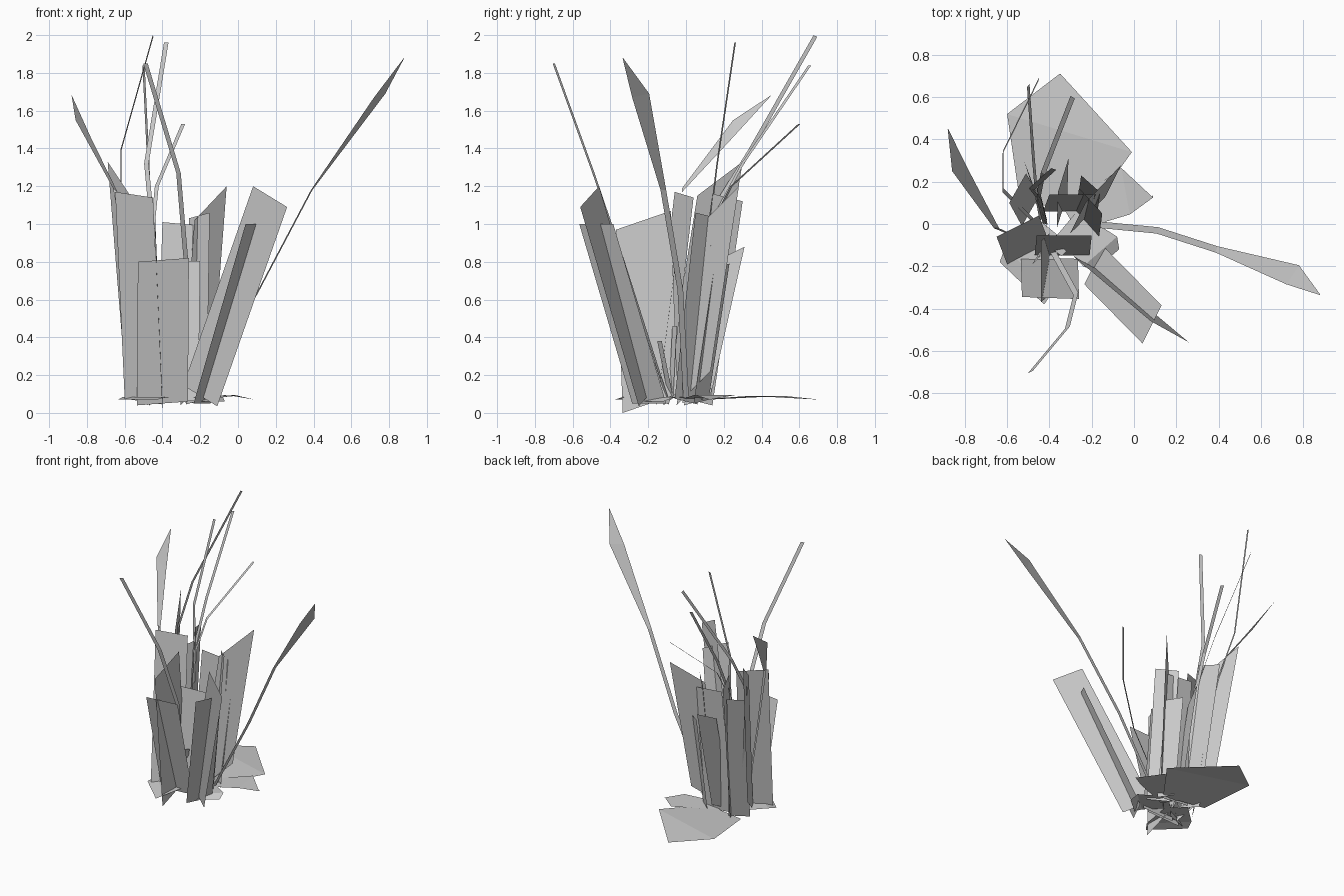
import bpy
from mathutils import Vector as V


def mesh_object(name, verts, faces):
    me = bpy.data.meshes.new(name)
    me.from_pydata([tuple(v) for v in verts], [], faces)
    me.update()
    ob = bpy.data.objects.new(name, me)
    bpy.context.collection.objects.link(ob)
    return ob


def card(name, base, top, half):
    """Flat leaf card: base centre, top centre, half-width vector."""
    b, t, h = V(base), V(top), V(half)
    mesh_object(name, [b - h, b + h, t + h, t - h], [(0, 1, 2, 3)])


def strip(name, path, halves):
    """Bent blade: centreline points and a half-width vector at each."""
    verts = []
    for p, h in zip(path, halves):
        verts += [V(p) - V(h), V(p) + V(h)]
    faces = [(i, i + 1, i + 3, i + 2) for i in range(0, len(verts) - 2, 2)]
    mesh_object(name, verts, faces)


# Broad upright leaf cards leaning to the front and right
card("front_right_leaf", (-0.20, -0.20, 0.09), (0.17, -0.51, 1.145), (0.09, -0.05, -0.055))
card("front_right_cross_leaf", (-0.19, -0.195, 0.05), (0.085, -0.475, 1.0), (0.045, 0.09, 0))
card("front_leaf", (-0.40, -0.16, 0.05), (-0.395, -0.35, 0.81), (0.135, -0.005, 0.01))
card("front_inner_leaf", (-0.34, -0.15, 0.06), (-0.33, -0.055, 0.80), (0.13, 0, 0.005))
card("front_cross_leaf", (-0.40, -0.19, 0.05), (-0.44, -0.225, 1.02), (0, 0.145, 0.05))

# Left-hand cards
card("left_leaf", (-0.50, -0.14, 0.06), (-0.55, -0.01, 1.155), (0.10, 0.05, -0.015))
card("left_back_leaf", (-0.54, 0.0, 0.13), (-0.63, 0.18, 1.24), (-0.06, 0.12, 0.09))
card("left_narrow_leaf", (-0.49, 0.06, 0.06), (-0.55, 0.17, 1.0), (0.04, 0.07, 0.02))

# Back and right-hand cards
card("right_back_leaf", (-0.22, 0.04, 0.13), (-0.145, 0.19, 1.11), (0.085, 0.09, 0.09))
card("back_tall_leaf", (-0.44, 0.06, 0.06), (-0.49, 0.22, 1.14), (-0.03, 0.08, -0.02))
card("right_leaf", (-0.22, 0.0, 0.06), (-0.205, 0.11, 1.045), (0.055, -0.06, 0.015))
card("back_short_leaf", (-0.34, 0.06, 0.09), (-0.335, 0.23, 0.84), (0.025, 0.08, 0.04))
card("back_right_leaf", (-0.22, 0.08, 0.06), (-0.205, 0.19, 0.78), (0.045, -0.04, -0.01))
card("back_leaf", (-0.32, 0.06, 0.06), (-0.29, 0.14, 1.0), (0.11, 0, -0.01))

# Blades with a widened tip
strip("right_long_blade",
      [(-0.20, 0.0, 0.08), (0.11, -0.03, 0.65), (0.39, -0.12, 1.18), (0.75, -0.24, 1.68), (0.88, -0.335, 1.88)],
      [(0.004, 0.015, 0)] * 3 + [(0.03, 0.045, 0.01), (0.001, 0.001, 0)])
strip("left_long_blade",
      [(-0.45, -0.08, 0.08), (-0.56, -0.06, 0.7), (-0.65, -0.02, 1.18), (-0.82, 0.25, 1.505), (-0.88, 0.45, 1.68)],
      [(-0.008, 0, 0.005)] * 2 + [(-0.012, 0, 0.01), (-0.04, 0.0, 0.045), (-0.001, 0, 0.001)])

# Thin bent stalks: path and half-width vector
stalks = {
    "front_stalk": ([(-0.40, -0.10, 0.08), (-0.275, -0.33, 0.8), (-0.315, -0.49, 1.27), (-0.49, -0.70, 1.85)], (0.012, 0.006, 0)),
    "centre_stalk": ([(-0.42, 0.0, 0.08), (-0.45, 0.12, 0.95), (-0.485, 0.165, 1.32), (-0.38, 0.26, 1.96)], (0.012, -0.004, 0)),
    "back_stalk": ([(-0.44, 0.02, 0.08), (-0.46, 0.13, 1.0), (-0.475, 0.30, 1.32), (-0.50, 0.655, 1.84)], (0.006, 0.008, 0)),
    "back_left_stalk": ([(-0.48, 0.02, 0.08), (-0.62, 0.16, 1.1), (-0.62, 0.34, 1.39), (-0.45, 0.685, 1.995)], (0.002, 0.010, -0.004)),
    "back_right_stalk": ([(-0.42, 0.02, 0.08), (-0.45, 0.14, 1.0), (-0.43, 0.24, 1.2), (-0.29, 0.60, 1.53)], (0.010, -0.006, 0)),
}
for name, (path, half) in stalks.items():
    strip(name, path, [half] * len(path))

# Low leaves spreading at the base
strip("ground_leaf_back", [(-0.38, 0.08, 0.07), (-0.305, 0.43, 0.09), (-0.35, 0.71, 0.07)],
      [(0.16, -0.03, 0), (0.295, -0.09, 0), (0.002, 0, 0)])
strip("ground_leaf_right", [(-0.30, 0.02, 0.07), (-0.04, 0.155, 0.095), (0.09, 0.13, 0.07)],
      [(0.03, -0.05, 0), (0.02, -0.11, 0), (0.0, 0.005, 0)])
strip("ground_leaf_front", [(-0.40, -0.02, 0.08), (-0.50, -0.22, 0.085), (-0.53, -0.28, 0.07)],
      [(0.06, -0.05, 0), (0.11, -0.11, 0), (0.105, -0.10, 0)])
strip("ground_leaf_side", [(-0.32, 0.0, 0.08), (-0.16, -0.13, 0.085), (-0.13, -0.17, 0.06)],
      [(0.05, 0.06, 0), (0.08, 0.07, 0), (0.06, 0.05, 0)])

# Short young shoots in the middle
for i, (x, y, z) in enumerate([(-0.47, -0.18, 0.28), (-0.37, -0.06, 0.46), (-0.44, -0.15, 0.25), (-0.33, -0.14, 0.38)]):
    card(f"young_shoot_{i + 1}", (-0.41, -0.08, 0.08), (x, y, z), (0.012, 0.012, 0))
